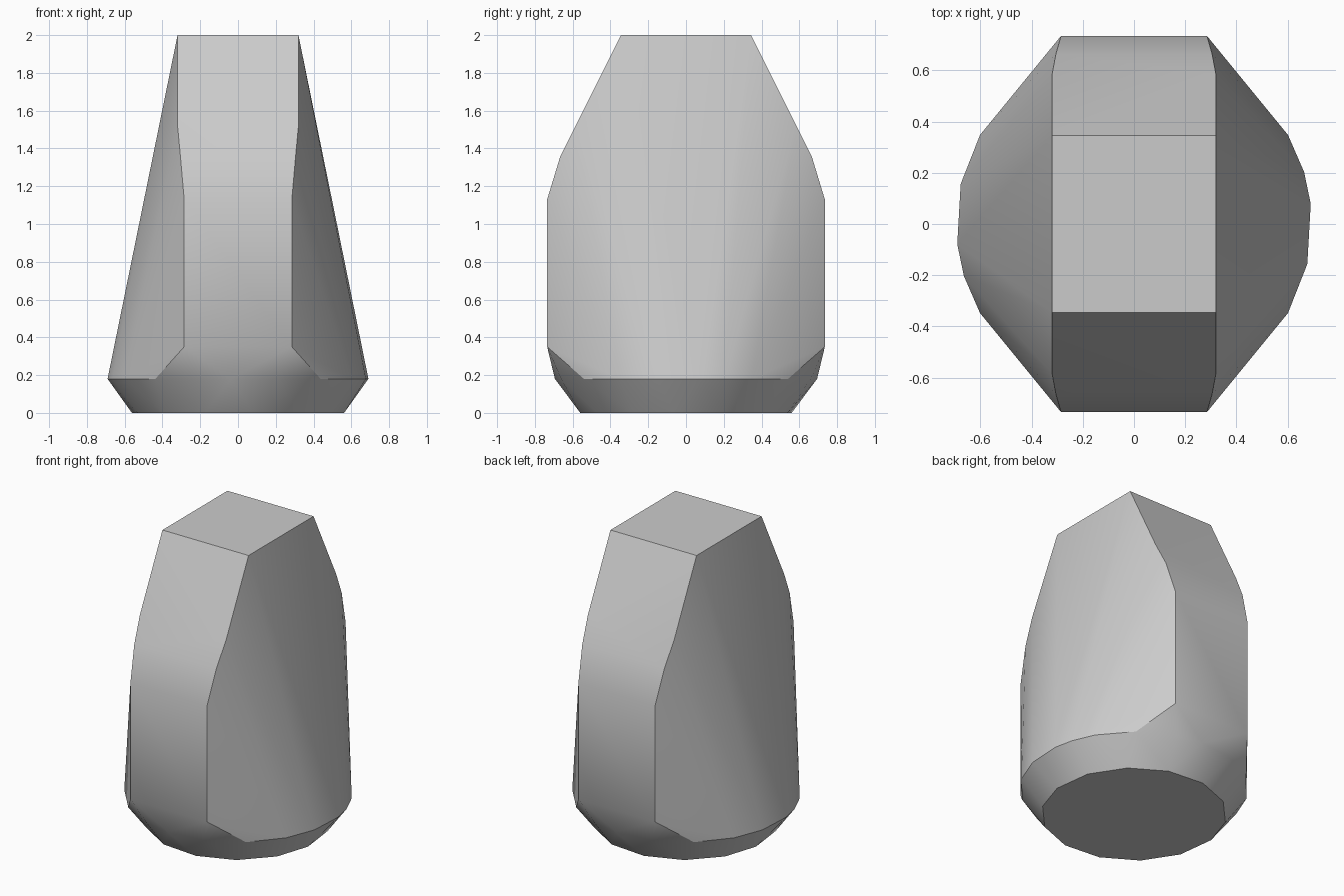
import bpy, bmesh
from math import radians, sin, cos

if "Cube" in bpy.data.objects:
    bpy.data.objects.remove(bpy.data.objects["Cube"], do_unlink=True)

# Plain grey material
grey = bpy.data.materials.new("plain grey")
grey.use_nodes = True
colour = (0.6, 0.6, 0.6, 1)
grey.diffuse_color = colour
grey.node_tree.nodes["Principled BSDF"].inputs["Base Color"].default_value = colour

bm = bmesh.new()

# Flat top, slanted shoulders and upright front and back panels
for x, y, z in ((0.32, 0.345, 2), (0.32, 0.585, 1.52), (0.305, 0.665, 1.36),
                (0.285, 0.735, 1.13), (0.285, 0.735, 0.35)):
    for sx in (-1, 1):
        for sy in (-1, 1):
            bm.verts.new((sx * x, sy * y, z))


def ring(radius, z, angles):
    """Half a ring of points, repeated by a half turn."""
    for a in angles:
        for turn in (0, 180):
            t = radians(a + turn)
            bm.verts.new((radius * cos(t), radius * sin(t), z))


# Faceted rim and the smaller base below it
ring(0.695, 0.18, (-30, -13, 6.5, 17, 30, 51, 72, 87, 108, 129))
ring(0.565, 0, range(-6, 174, 26))

# Wrap the outline points in faceted skin
hull = bmesh.ops.convex_hull(bm, input=bm.verts[:])
unused = {v for v in hull["geom_interior"] if isinstance(v, bmesh.types.BMVert)}
bmesh.ops.delete(bm, geom=list(unused), context='VERTS')
bmesh.ops.dissolve_limit(bm, angle_limit=radians(0.5), verts=bm.verts[:], edges=bm.edges[:])
bmesh.ops.recalc_face_normals(bm, faces=bm.faces[:])

mesh = bpy.data.meshes.new("tapered_body")
bm.to_mesh(mesh)
bm.free()
mesh.materials.append(grey)
body = bpy.data.objects.new("tapered_body", mesh)
bpy.context.collection.objects.link(body)

# Smooth shading with crisp main edges
bpy.ops.object.select_all(action='DESELECT')
body.select_set(True)
bpy.context.view_layer.objects.active = body
bpy.ops.object.shade_smooth_by_angle(angle=radians(30))
